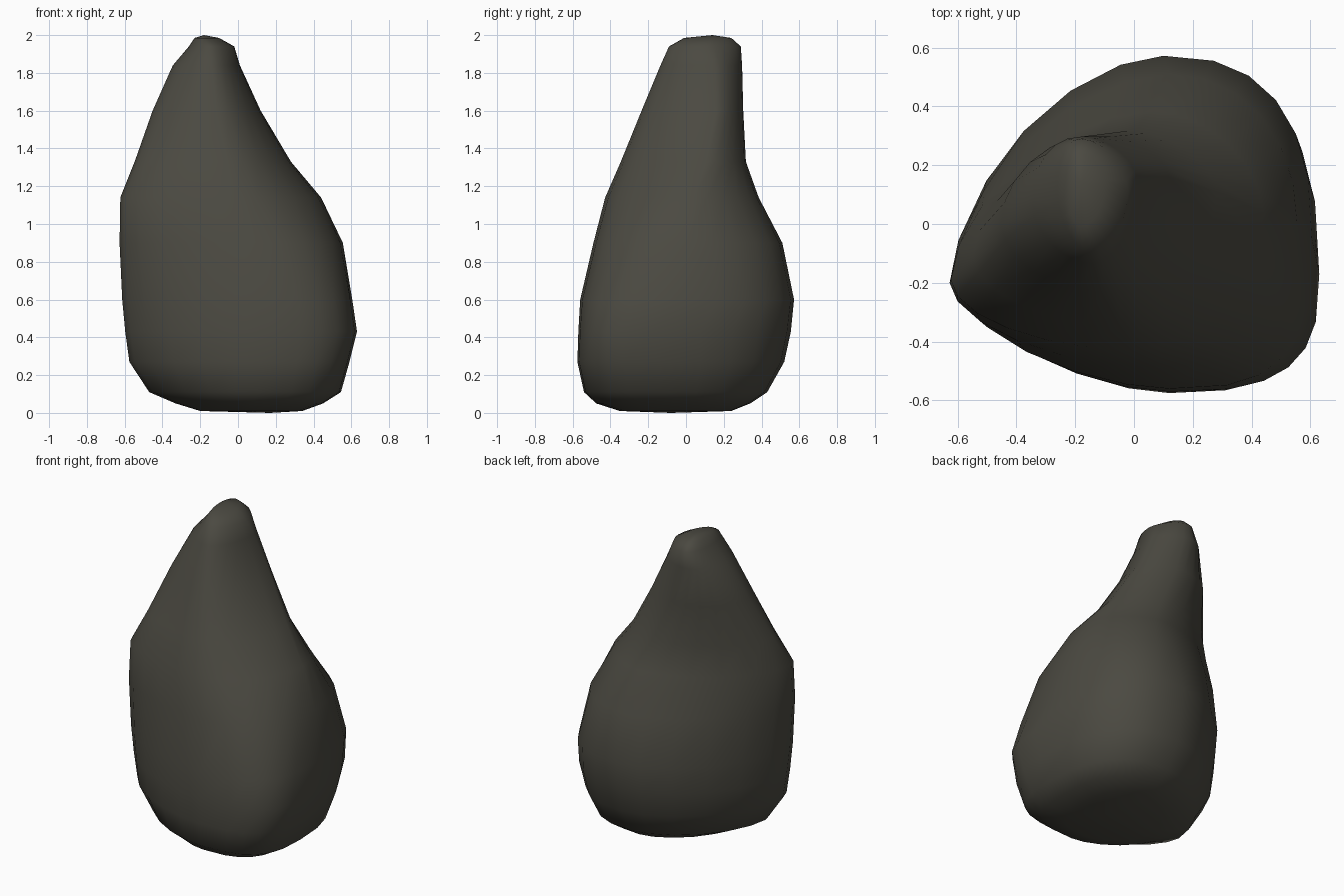
import bpy, bmesh, math

if "Cube" in bpy.data.objects:
    bpy.data.objects.remove(bpy.data.objects["Cube"])

# Cross-sections: z, then right, back, left and front extreme points (x, y)
SECTIONS = [
    (0.01, (0.34, -0.05), (0.10, 0.24), (-0.20, -0.10), (0.08, -0.35)),
    (0.05, (0.45, -0.10), (0.10, 0.34), (-0.33, -0.12), (0.08, -0.475)),
    (0.11, (0.545, -0.14), (0.10, 0.43), (-0.47, -0.15), (0.10, -0.54)),
    (0.27, (0.59, -0.15), (0.10, 0.52), (-0.575, -0.17), (0.12, -0.575)),
    (0.43, (0.63, -0.17), (0.10, 0.555), (-0.597, -0.18), (0.12, -0.57)),
    (0.60, (0.605, -0.05), (0.10, 0.572), (-0.613, -0.19), (0.12, -0.56)),
    (0.90, (0.555, 0.00), (0.12, 0.51), (-0.627, -0.20), (0.08, -0.49)),
    (1.14, (0.44, 0.04), (0.07, 0.385), (-0.623, -0.19), (-0.01, -0.428)),
    (1.33, (0.28, 0.11), (-0.02, 0.317), (-0.547, -0.11), (-0.05, -0.345)),
    (1.60, (0.12, 0.16), (-0.13, 0.303), (-0.452, 0.00), (-0.11, -0.235)),
    (1.84, (0.01, 0.15), (-0.18, 0.297), (-0.345, 0.08), (-0.14, -0.135)),
    (1.94, (-0.02, 0.11), (-0.18, 0.29), (-0.26, 0.12), (-0.15, -0.09)),
    (1.985, (-0.10, 0.13), (-0.18, 0.24), (-0.23, 0.14), (-0.18, -0.01)),
]
STEPS = 6  # points per quarter


def blend(z, low, high, start=0.6, end=1.15):
    """Value going from low to high between two heights."""
    return low + (high - low) * min(max((z - start) / (end - start), 0), 1)


def ring(z, right, back, left, front):
    """Closed outline through four extreme points, one superellipse per quarter."""
    quarters = [(right, back, blend(z, 2.5, 1.75), True),
                (back, left, blend(z, 1.7, 2.2, 1.4, 1.9), False),
                (left, front, blend(z, 1.68, 1.85), True),
                (front, right, blend(z, 3.0, 1.85), False)]
    pts = []
    for a, b, p, starts_on_side in quarters:
        # arc centre gives vertical/horizontal tangents at the extremes
        c = (b[0], a[1]) if starts_on_side else (a[0], b[1])
        for i in range(STEPS):
            t = i / STEPS * math.pi / 2
            u, v = math.cos(t) ** (2 / p), math.sin(t) ** (2 / p)
            pts.append((c[0] + u * (a[0] - c[0]) + v * (b[0] - c[0]),
                        c[1] + u * (a[1] - c[1]) + v * (b[1] - c[1]), z))
    return pts


# Boulder: loft of the sections, closed at both ends
bm = bmesh.new()
rings = [[bm.verts.new(p) for p in ring(*s)] for s in SECTIONS]
n = len(rings[0])
for low, high in zip(rings, rings[1:]):
    for i in range(n):
        j = (i + 1) % n
        bm.faces.new((low[i], low[j], high[j], high[i]))
for loop, tip in ((rings[0][::-1], (0.17, -0.08, 0.0)),
                  (rings[-1], (-0.18, 0.14, 2.0))):
    centre = bm.verts.new(tip)
    for i in range(n):
        bm.faces.new((loop[i], loop[(i + 1) % n], centre))
for f in bm.faces:
    f.smooth = True
bmesh.ops.recalc_face_normals(bm, faces=bm.faces)
mesh = bpy.data.meshes.new("boulder")
bm.to_mesh(mesh)
bm.free()
boulder = bpy.data.objects.new("boulder", mesh)
bpy.context.collection.objects.link(boulder)

# Dark stone colour
stone = bpy.data.materials.new("dark_stone")
stone.diffuse_color = (0.07, 0.067, 0.053, 1)
stone.use_nodes = True
stone.node_tree.nodes["Principled BSDF"].inputs["Base Color"].default_value = stone.diffuse_color
mesh.materials.append(stone)
